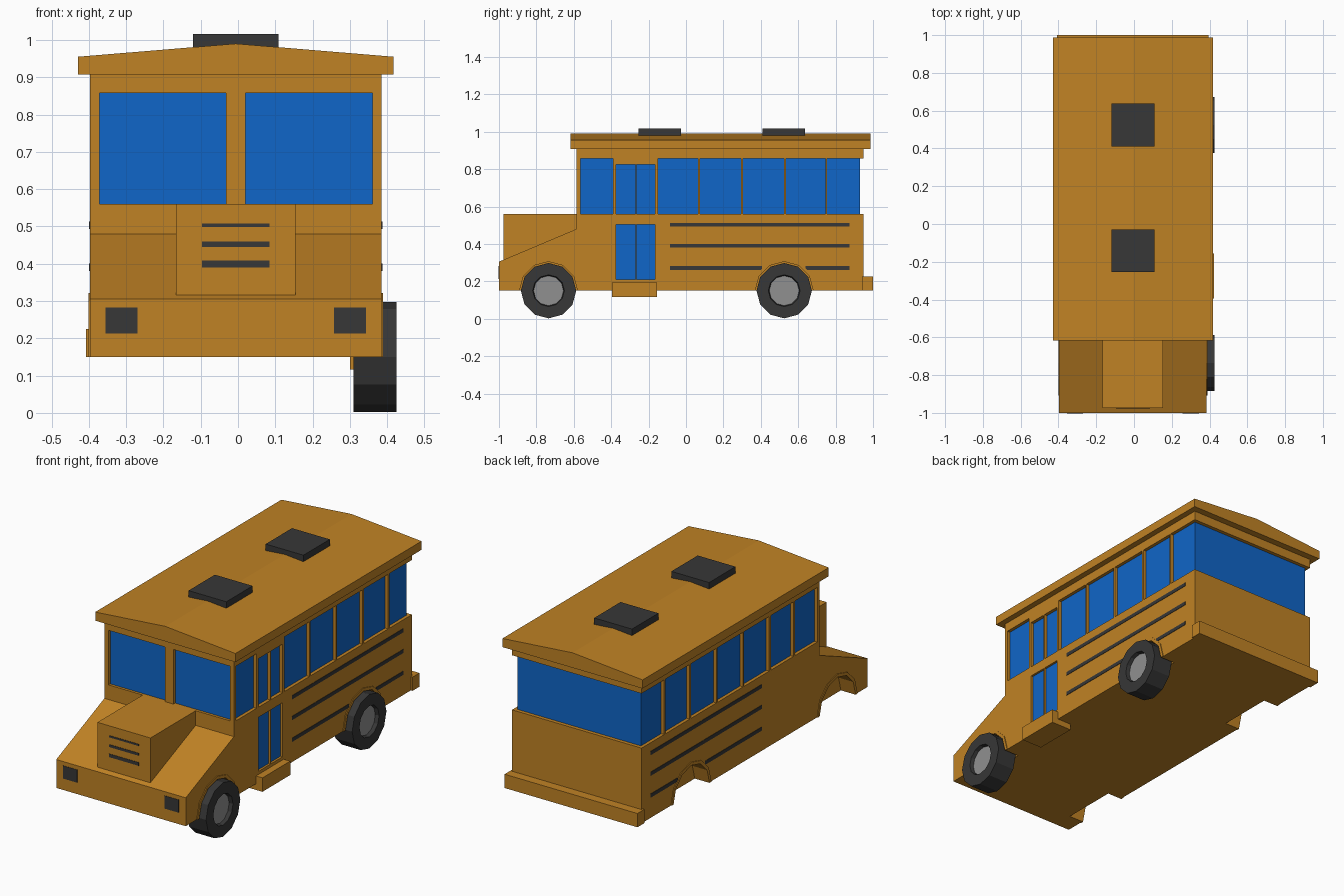
import bpy, bmesh, math

if "Cube" in bpy.data.objects:
    bpy.data.objects.remove(bpy.data.objects["Cube"])

CX, HW = -0.006, 0.391          # body centre line and half width


def mat(name, rgb):
    m = bpy.data.materials.new(name)
    m.diffuse_color = (*rgb, 1)
    m.use_nodes = True
    m.node_tree.nodes["Principled BSDF"].inputs["Base Color"].default_value = m.diffuse_color
    return m


ORANGE = mat("bus orange", (0.53, 0.225, 0.018))
BLUE = mat("window blue", (0.005, 0.133, 0.58))
DARK = mat("dark rubber", (0.038, 0.038, 0.038))
GREY = mat("hub grey", (0.28, 0.28, 0.28))


def finish(name, bm, *mats):
    bmesh.ops.recalc_face_normals(bm, faces=bm.faces)
    me = bpy.data.meshes.new(name)
    bm.to_mesh(me)
    bm.free()
    for m in mats:
        me.materials.append(m)
    ob = bpy.data.objects.new(name, me)
    bpy.context.collection.objects.link(ob)
    return ob


def prism(name, pts, lo, hi, m, axis="x"):
    """Extrude a profile: (y, z) along x, or (x, z) along y."""
    bm = bmesh.new()
    put = (lambda p, t: (t, p[0], p[1])) if axis == "x" else (lambda p, t: (p[0], t, p[1]))
    a = [bm.verts.new(put(p, lo)) for p in pts]
    b = [bm.verts.new(put(p, hi)) for p in pts]
    bm.faces.new(a)
    bm.faces.new(b)
    for i in range(len(pts)):
        j = (i + 1) % len(pts)
        bm.faces.new((a[i], a[j], b[j], b[i]))
    return finish(name, bm, m)


def box(name, x0, x1, y0, y1, z0, z1, m):
    return prism(name, [(y0, z0), (y1, z0), (y1, z1), (y0, z1)], x0, x1, m)


def side_box(name, s, inner, outer, y0, y1, z0, z1, m):
    """Box on one side, measured from the centre line."""
    xs = sorted((CX + s * inner, CX + s * outer))
    return box(name, *xs, y0, y1, z0, z1, m)


def cut(ob, cutter):
    mod = ob.modifiers.new("cut", "BOOLEAN")
    mod.operation = "DIFFERENCE"
    mod.solver = "EXACT"
    mod.object = cutter
    bpy.context.view_layer.objects.active = ob
    bpy.ops.object.modifier_apply(modifier=mod.name)
    bpy.data.objects.remove(cutter)


def ring(y, r, n=12):
    return [(y + r * math.sin(k * math.tau / n), 0.15 + r * math.cos(k * math.tau / n))
            for k in range(n)]


# lower body with the sloped nose
AXLES = (-0.735, 0.525)
body = prism("lower_body", [(-1, .15), (-1, .305), (-.585, .48), (-.585, .56), (.95, .56), (.95, .15)],
             CX - HW, CX + HW, ORANGE)

# wheel wells and flared arch trims, both sides
for s in (-1, 1):
    for y in AXLES:
        xs = sorted((CX + s * (HW - .085), CX + s * (HW + .05)))
        cut(body, prism("well_cutter", ring(y, .155), *xs, ORANGE))
        arc = [k * math.pi / 6 for k in range(-3, 4)]
        outer = [(y + .172 * math.sin(a), .15 + .172 * math.cos(a)) for a in arc]
        inner = [(y + .155 * math.sin(a), .15 + .155 * math.cos(a)) for a in reversed(arc)]
        xs = sorted((CX + s * (HW - .02), CX + s * (HW + .004)))
        prism("arch_trim", outer + inner, *xs, ORANGE)

# lower door windows, recessed on the right side
for y0, y1 in ((-.373, -.271), (-.265, -.165)):
    cut(body, side_box("door_cutter", 1, HW - .02, HW + .05, y0, y1, .21, .505, ORANGE))
    side_box("door_lower_window", 1, HW - .021, HW - .012, y0, y1, .21, .505, BLUE)

# glass core, header and roof
GX = HW - .018
box("glass_core", CX - GX, CX + GX, -.57, .93, .55, .87, BLUE)
box("header", CX - HW, CX + HW, -.585, .95, .858, .915, ORANGE)
prism("roof", [(CX - .423, .908), (CX + .423, .908), (CX + .423, .955), (CX, .99), (CX - .423, .955)],
      -.618, .987, ORANGE, "y")
for y in (-.255, .41):
    box("roof_hatch", CX - .114, CX + .114, y, y + .227, .98, 1.016, DARK)

# windscreen frame
box("windscreen_post", CX - .0265, CX + .0265, -.585, -.56, .56, .86, ORANGE)
for s in (-1, 1):
    side_box("corner_post", s, HW - .025, HW, -.585, -.565, .56, .86, ORANGE)

# side window pillars
shared = [(.065, .075), (.295, .305), (.525, .535), (.745, .755), (-.165, -.15)]
right = shared + [(-.39, -.373), (-.271, -.265)]
left = shared + [(-.375, -.36)]
for s, pillars in ((1, right), (-1, left)):
    for y0, y1 in pillars:
        side_box("window_pillar", s, HW - .025, HW, y0, y1, .55, .865, ORANGE)
side_box("door_header", 1, HW - .025, HW, -.373, -.165, .825, .865, ORANGE)

# dark side stripes, the lowest one broken by the rear arch
for s in (-1, 1):
    for y0, y1, z in ((-.085, .875, .503), (-.085, .875, .39), (-.085, .405, .271), (.64, .875, .271)):
        side_box("side_stripe", s, HW - .003, HW + .002, y0, y1, z - .010, z + .010, DARK)

# engine hood, grille slots, headlights
box("engine_hood", CX - .16, CX + .16, -.975, -.57, .30, .56, ORANGE)
for z, h in ((.399, .009), (.452, .007), (.503, .005)):
    box("grille_slot", CX - .09, CX + .09, -.977, -.97, z - h, z + h, DARK)
for s in (-1, 1):
    side_box("headlight", s, .263, .349, -1.002, -.995, .213, .283, DARK)

# rear bumper and door step
box("rear_bumper", CX - .401, CX + .401, .94, 1, .15, .225, ORANGE)
box("door_step", .30, .424, -.395, -.155, .117, .193, ORANGE)

# wheels, present on the right side only
PROFILE = [(.31, .148), (.425, .148), (.425, .085), (.405, .080)]
for name, y in zip(("front_wheel", "rear_wheel"), AXLES):
    bm = bmesh.new()
    loops = [[bm.verts.new((x, *p)) for p in ring(y, r)] for x, r in PROFILE]
    for a, b in zip(loops, loops[1:]):
        for i in range(12):
            j = (i + 1) % 12
            bm.faces.new((a[i], a[j], b[j], b[i]))
    bm.faces.new(loops[0])
    bm.faces.new(loops[-1]).material_index = 1   # hub disc
    finish(name, bm, DARK, GREY)
